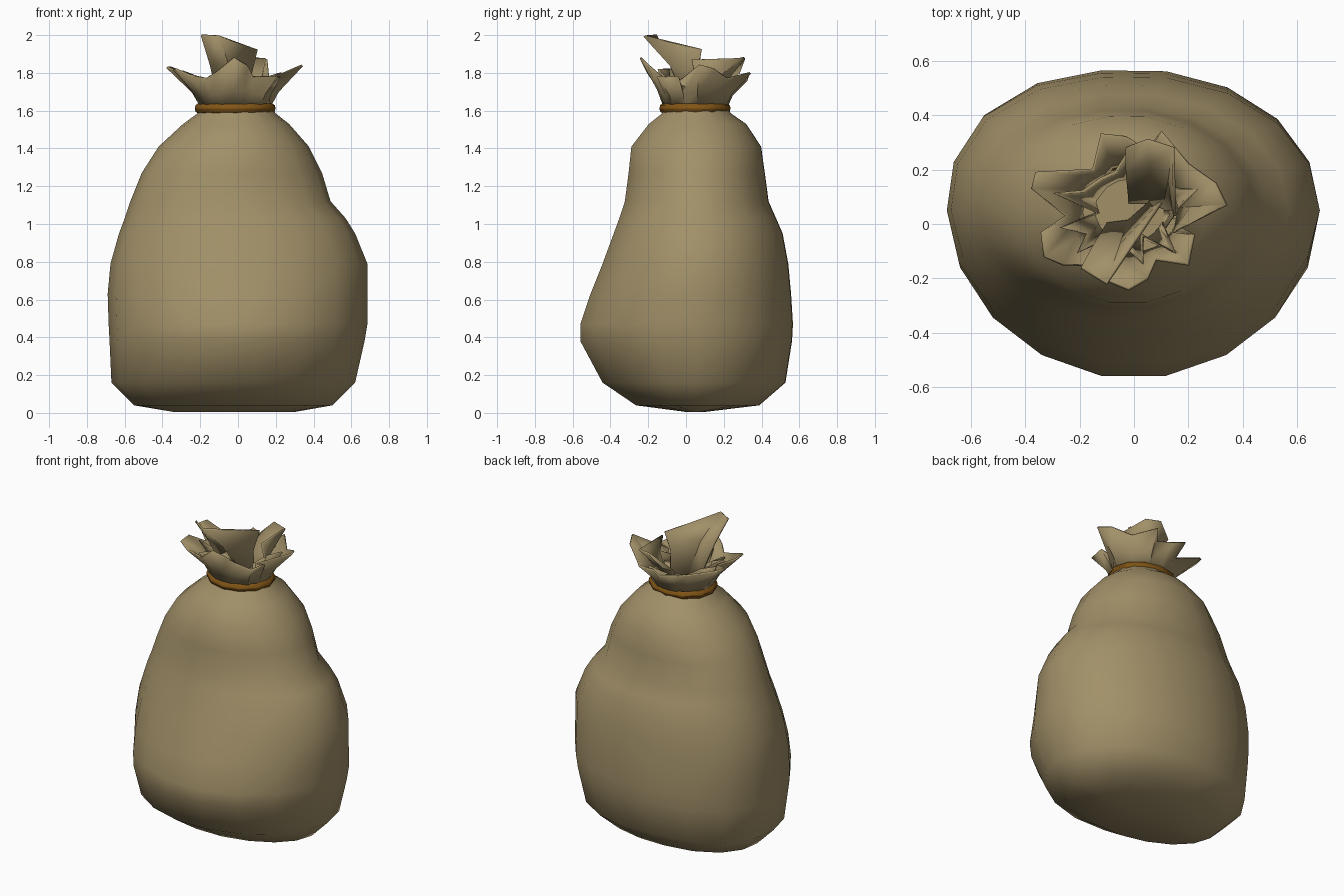
import bpy, bmesh, math
from mathutils import Vector

if "Cube" in bpy.data.objects:
    bpy.data.objects.remove(bpy.data.objects["Cube"])


def material(name, color):
    m = bpy.data.materials.new(name)
    m.diffuse_color = (*color, 1)
    m.use_nodes = True
    m.node_tree.nodes["Principled BSDF"].inputs["Base Color"].default_value = m.diffuse_color
    return m


cloth = material("burlap", (0.36, 0.28, 0.14))
cord = material("cord", (0.22, 0.09, 0.008))


def loft(name, rings, mat, cap=False, closed=True, thick=0, angle=40):
    bm = bmesh.new()
    vr = [[bm.verts.new(p) for p in r] for r in rings]
    n = len(rings[0])
    for a, b in zip(vr, vr[1:]):
        for i in range(n if closed else n - 1):
            j = (i + 1) % n
            bm.faces.new((a[i], a[j], b[j], b[i]))
    if cap:
        bm.faces.new(vr[0][::-1])
        bm.faces.new(vr[-1])
    bmesh.ops.recalc_face_normals(bm, faces=bm.faces)
    me = bpy.data.meshes.new(name)
    bm.to_mesh(me)
    bm.free()
    ob = bpy.data.objects.new(name, me)
    bpy.context.collection.objects.link(ob)
    me.materials.append(mat)
    if thick:
        s = ob.modifiers.new("thickness", 'SOLIDIFY')
        s.thickness = thick
        s.offset = 0
    bpy.ops.object.select_all(action='DESELECT')
    ob.select_set(True)
    bpy.context.view_layer.objects.active = ob
    bpy.ops.object.shade_smooth_by_angle(angle=math.radians(angle))
    return ob


def oval(z, x0, x1, y0, y1, n=18):
    """Lopsided oval: widest at y = 0.05, fuller at the back left."""
    pts, xc, yc = [], (x0 + x1) / 2, 0.05
    for i in range(n):
        a = 2 * math.pi * i / n
        c, s = math.cos(a), math.sin(a)
        power = 1.95 if s < 0 else (2.35 if c < 0 else 2.05)
        f = (abs(c) ** power + abs(s) ** power) ** (-1 / power)
        ry = y1 - yc if s > 0 else yc - y0
        pts.append((xc + f * c * (x1 - x0) / 2, yc + f * s * ry, z))
    return pts


# sack body: height, left, right, front, back of each section
sections = [
    (0.005, -0.34, 0.30, 0.00, 0.10), (0.04, -0.55, 0.50, -0.27, 0.39),
    (0.16, -0.67, 0.62, -0.45, 0.53), (0.38, -0.68, 0.67, -0.57, 0.565),
    (0.47, -0.685, 0.685, -0.57, 0.57), (0.63, -0.69, 0.685, -0.515, 0.56),
    (0.79, -0.675, 0.685, -0.45, 0.545), (0.95, -0.63, 0.62, -0.39, 0.515),
    (1.03, -0.60, 0.57, -0.36, 0.48), (1.12, -0.57, 0.49, -0.33, 0.44),
    (1.27, -0.51, 0.445, -0.31, 0.42), (1.41, -0.42, 0.375, -0.295, 0.40),
    (1.53, -0.29, 0.27, -0.20, 0.32), (1.585, -0.215, 0.20, -0.13, 0.24),
    (1.625, -0.19, 0.17, -0.11, 0.21)]
loft("sack_body", [oval(*s) for s in sections], cloth, cap=True, angle=50)

# rope tie
rope = []
for k in range(9):
    t = 2 * math.pi * k / 8
    d, z = 0.016 * math.cos(t), 1.612 + 0.025 * math.sin(t)
    rope.append(oval(z, -0.213 - d, 0.183 + d, -0.125 - d, 0.22 + d, 12))
loft("rope_tie", rope, cord, angle=60)

# gathered mouth: outline of the ruffled rim
rim = [(0.34, 0.07, 1.84), (0.30, 0.15, 1.82), (0.20, 0.22, 1.77), (0.10, 0.34, 1.80),
       (0.05, 0.27, 1.76), (-0.03, 0.32, 1.76), (-0.12, 0.33, 1.79), (-0.15, 0.20, 1.75),
       (-0.36, 0.19, 1.83), (-0.375, 0.13, 1.83), (-0.25, 0.03, 1.78), (-0.34, -0.03, 1.82),
       (-0.33, -0.12, 1.82), (-0.26, -0.15, 1.79), (-0.17, -0.15, 1.77), (-0.12, -0.20, 1.80),
       (-0.02, -0.24, 1.88), (0.05, -0.20, 1.84), (0.08, -0.13, 1.78), (0.20, -0.15, 1.78),
       (0.22, -0.04, 1.78), (0.15, -0.03, 1.76)]
center = Vector((-0.015, 0.05, 1.6))


def neck(p, r, z):
    d = Vector((p[0], p[1], 0)) - Vector((center.x, center.y, 0))
    d.normalize()
    return (center.x + d.x * r * 1.1, center.y + d.y * r, z)


def between(a, b, t):
    return tuple(Vector(a).lerp(Vector(b), t))


base = [neck(p, 0.16, 1.61) for p in rim]
mid = [between(neck(p, 0.17, 1.68), between(b, p, 0.5), 0.5) for b, p in zip(base, rim)]
loft("ruffle_outer", [base, mid, rim], cloth, thick=0.012, angle=30)

# inner folds
inner_top = []
for i, p in enumerate(rim):
    k = 0.78 if i % 2 else 0.5
    inner_top.append((center.x + (p[0] - center.x) * k, center.y + (p[1] - center.y) * k,
                      p[2] - (0.02 if i % 2 else 0.06)))
inner_base = [neck(p, 0.12, 1.62) for p in rim]
loft("ruffle_inner", [inner_base, inner_top], cloth, thick=0.012, angle=30)

# tall flap leaning forward, and the petal standing up at the back right
loft("tall_flap", [
    [(-0.10, 0.00, 1.64), (-0.02, 0.01, 1.64), (0.06, 0.08, 1.64)],
    [(-0.15, -0.08, 1.85), (-0.05, -0.08, 1.84), (0.07, 0.06, 1.80)],
    [(-0.195, -0.16, 2.0), (-0.10, -0.22, 1.995), (0.10, 0.08, 1.925)]],
    cloth, closed=False, thick=0.012, angle=30)
loft("back_petal", [
    [(-0.02, 0.08, 1.63), (0.05, 0.08, 1.63), (0.11, 0.06, 1.63), (0.15, 0.02, 1.63)],
    [(-0.03, 0.19, 1.75), (0.06, 0.22, 1.77), (0.13, 0.16, 1.77), (0.16, 0.05, 1.77)],
    [(-0.03, 0.28, 1.80), (0.05, 0.31, 1.88), (0.145, 0.28, 1.875), (0.15, 0.03, 1.87)]],
    cloth, closed=False, thick=0.012, angle=30)
